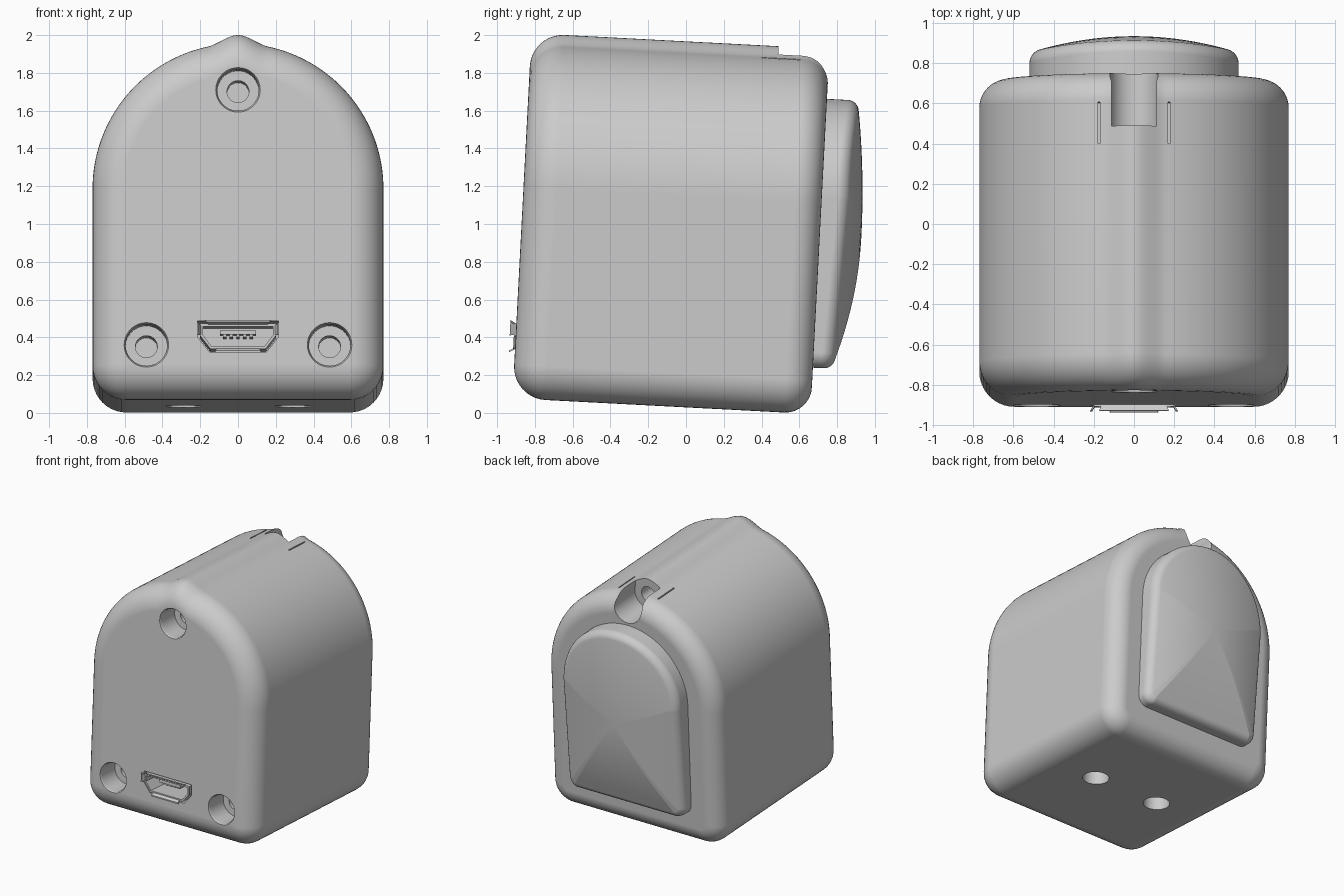
import bpy, bmesh
from math import sin, cos, pi, radians
from mathutils import Matrix

cube = bpy.data.objects.get("Cube")
if cube:
    bpy.data.objects.remove(cube, do_unlink=True)

grey = bpy.data.materials.new("matte grey")
grey.use_nodes = True
colour = (0.6, 0.6, 0.6, 1)
grey.diffuse_color = colour
grey.node_tree.nodes["Principled BSDF"].inputs["Base Color"].default_value = colour

# The whole housing leans back slightly
TILT = Matrix.Translation((0, -0.13, 0.036)) @ Matrix.Rotation(radians(-3), 4, 'X')
FRONT, BACK = -0.79, 0.79


def loft(name, rings):
    """Skin a stack of equal-length rings and cap both ends."""
    bm = bmesh.new()
    loops = [[bm.verts.new(p) for p in ring] for ring in rings]
    n = len(loops[0])
    for a, b in zip(loops, loops[1:]):
        for i in range(n):
            j = (i + 1) % n
            bm.faces.new((a[i], a[j], b[j], b[i]))
    bm.faces.new(loops[0])
    bm.faces.new(loops[-1])
    bmesh.ops.recalc_face_normals(bm, faces=bm.faces)
    mesh = bpy.data.meshes.new(name)
    bm.to_mesh(mesh)
    bm.free()
    mesh.materials.append(grey)
    obj = bpy.data.objects.new(name, mesh)
    bpy.context.collection.objects.link(obj)
    return obj


def prism(name, outline, y0, y1):
    return loft(name, [[(x, y, z) for x, z in outline] for y in (y0, y1)])


def box(name, x0, x1, y0, y1, z0, z1):
    return prism(name, [(x0, z0), (x1, z0), (x1, z1), (x0, z1)], y0, y1)


def round_cutter(name, steps, matrix):
    """Stepped round hole from (radius, depth) pairs, running along +z."""
    rings = [[matrix @ Matrix.Translation((r * cos(a), r * sin(a), d)).translation
              for a in [2 * pi * k / 48 for k in range(48)]] for r, d in steps]
    return loft(name, rings)


def arch(half, centre, bottom, corner, inset=0, ridge=0):
    """Round-topped outline with rounded lower corners and optional top ridge."""
    w, z0 = half - inset, bottom + inset
    r = max(corner - inset, 0.01)
    right = [(w - r + r * sin(a), z0 + r - r * cos(a))
             for a in [pi / 2 * k / 10 for k in range(11)]]
    top = []
    for k in range(121):
        a = pi * k / 120
        x = w * cos(a)
        t = max(0, 1 - abs(x) / 0.16) if w * sin(a) > 0.2 else 0
        top.append((x, centre + w * sin(a) + ridge * t * t * (3 - 2 * t)))
    return right + top + [(-x, z) for x, z in reversed(right)]


def finish(obj, angle=35):
    obj.matrix_world = TILT
    bpy.ops.object.select_all(action='DESELECT')
    obj.select_set(True)
    bpy.context.view_layer.objects.active = obj
    bpy.ops.object.shade_smooth_by_angle(angle=radians(angle))
    mod = obj.modifiers.new("even shading", 'WEIGHTED_NORMAL')
    mod.keep_sharp = True


# Housing with rounded front and back rims
rings = []
for radius, wall, side in ((0.175, FRONT, 1), (0.14, BACK, -1)):
    part = []
    for k in range(11):
        a = pi / 2 * k / 10
        y = wall + side * radius * (1 - cos(a))
        outline = arch(0.77, 1.12, 0, 0.18, radius * (1 - sin(a)), 0.045)
        part.append([(x, y, z) for x, z in outline])
    rings += part if side > 0 else part[::-1]
housing = loft("housing", rings)


# Port outline, grown by an offset
def port(o):
    half = [(0.2 + o, 0.395 + o), (0.2 + o, 0.33 - 0.4 * o), (0.145 + 0.4 * o, 0.26 - o)]
    return half + [(-x, z) for x, z in reversed(half)]


# Cutters: screw wells, underside holes, port, cable notch and slits
cutters = []
into_front = Matrix.Rotation(-pi / 2, 4, 'X')
for x, z in ((0, 1.635), (-0.485, 0.283), (0.485, 0.283)):
    cutters.append(round_cutter(
        "screw_well_cutter",
        [(0.13, -0.02), (0.118, 0), (0.11, 0.014), (0.11, 0.18), (0.058, 0.18), (0.058, 0.4)],
        Matrix.Translation((x, FRONT, z)) @ into_front))
for x in (-0.29, 0.29):
    cutters.append(round_cutter("foot_hole_cutter", [(0.097, -0.1), (0.097, 0.2)],
                                Matrix.Translation((x, 0.04, 0))))
cutters.append(prism("port_cutter", port(0.014), -0.9, -0.5))

arc = [radians(160 + 220 * k / 32) for k in range(33)]
notch = [(0.12 * cos(a), 1.81 + 0.12 * sin(a)) for a in arc]
notch += [(0.115, 2.1), (-0.115, 2.1)]
cutters.append(prism("cable_notch_cutter", notch, 0.52, 0.9))
cutters.append(round_cutter("cable_hole_cutter", [(0.06, 0), (0.06, 0.3)],
                            Matrix.Translation((0, 0.3, 1.81)) @ into_front))
for x in (-0.175, 0.175):
    cutters.append(box("slit_cutter", x - 0.005, x + 0.005, 0.433, 0.64, 1.8, 2.0))

bpy.context.view_layer.objects.active = housing
for cutter in cutters:
    cutter.hide_render = True
    mod = housing.modifiers.new("cut", 'BOOLEAN')
    mod.operation = 'DIFFERENCE'
    mod.solver = 'EXACT'
    mod.object = cutter
    bpy.ops.object.modifier_apply(modifier=mod.name)
    bpy.data.objects.remove(cutter, do_unlink=True)
finish(housing)


# Domed back pad
def dome(x, z):
    return BACK + 0.22 - 0.3 * x * x - 0.11 * (z - 0.95) ** 2


def pad_outline(inset):
    return arch(0.52, 1.15, 0.245, 0.08, inset)


EDGE = 0.05
rings = [[(x, BACK - 0.05, z) for x, z in pad_outline(0)]]
for k in range(9):
    a = pi / 2 * k / 8
    rings.append([(x, dome(x, z) - EDGE * (1 - sin(a)), z)
                  for x, z in pad_outline(EDGE * (1 - cos(a)))])
for k in range(1, 13):
    s = 1 - k / 12.5
    scaled = [(x * s, 0.95 + (z - 0.95) * s) for x, z in pad_outline(EDGE)]
    rings.append([(x, dome(x, z), z) for x, z in scaled])
finish(loft("back_pad", rings), 50)

# Port shell: hollow sleeve with a closed end
sleeve = [(0, -0.5), (0, -0.8), (-0.014, -0.8), (-0.014, -0.58)]
finish(loft("port_shell", [[(x, y, z) for x, z in port(o)] for o, y in sleeve]))


# Flared lips on the four straight sides of the port
def lip_ring(i, o, y):
    ring = []
    for grow, ends in ((o, (0.1, 0.9)), (o - 0.01, (0.9, 0.1))):
        p = port(grow)
        (ax, az), (bx, bz) = p[i], p[(i + 1) % 6]
        ring += [(ax + (bx - ax) * t, y, az + (bz - az) * t) for t in ends]
    return ring


for i, side in ((5, "top"), (2, "bottom"), (0, "left"), (4, "right")):
    finish(loft("port_lip_" + side, [lip_ring(i, 0, -0.79), lip_ring(i, 0.018, -0.822)]))

# Contact tongue and pins inside the port
finish(box("port_tongue", -0.095, 0.095, -0.76, -0.55, 0.34, 0.362))
for k in range(5):
    x = -0.07 + 0.035 * k
    finish(box("port_pin", x - 0.009, x + 0.009, -0.75, -0.55, 0.326, 0.341))
